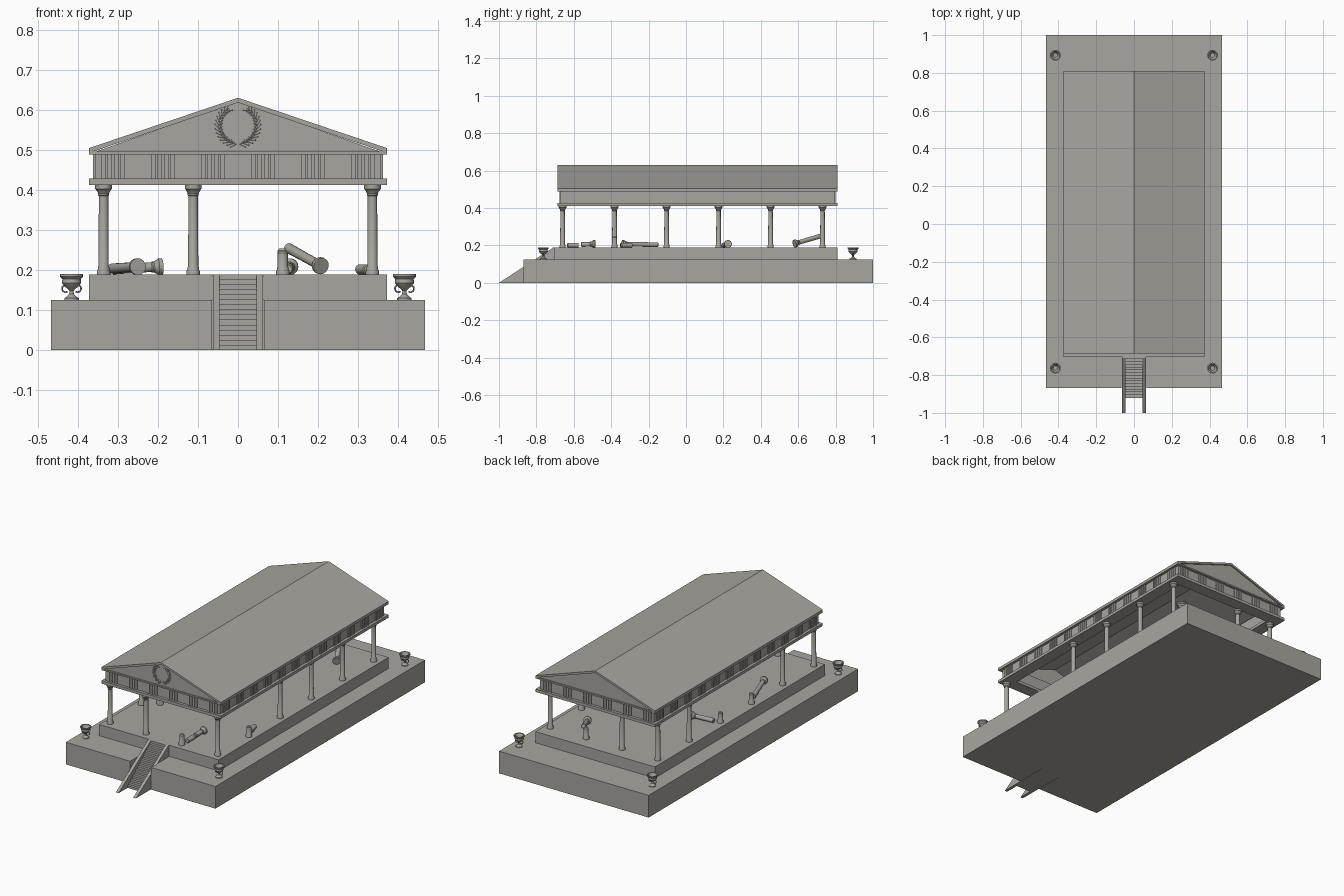
import bpy, bmesh, math
from mathutils import Vector, Matrix

if "Cube" in bpy.data.objects:
    bpy.data.objects.remove(bpy.data.objects["Cube"])

stone = bpy.data.materials.new("warm grey stone")
stone.diffuse_color = (0.39, 0.38, 0.345, 1)
stone.use_nodes = True
stone.node_tree.nodes["Principled BSDF"].inputs["Base Color"].default_value = stone.diffuse_color


def finish(name, bm, smooth=False):
    bmesh.ops.recalc_face_normals(bm, faces=bm.faces)
    me = bpy.data.meshes.new(name)
    bm.to_mesh(me)
    bm.free()
    me.materials.append(stone)
    ob = bpy.data.objects.new(name, me)
    bpy.context.collection.objects.link(ob)
    if smooth:
        bpy.ops.object.select_all(action='DESELECT')
        ob.select_set(True)
        bpy.context.view_layer.objects.active = ob
        bpy.ops.object.shade_smooth_by_angle(angle=math.radians(35))
    return ob


def add_box(bm, x0, x1, y0, y1, z0, z1):
    m = Matrix.Translation(((x0 + x1) / 2, (y0 + y1) / 2, (z0 + z1) / 2)) @ \
        Matrix.Diagonal((x1 - x0, y1 - y0, z1 - z0, 1))
    bmesh.ops.create_cube(bm, size=1, matrix=m)


def prism(name, pts, axis, a, b):
    """Extrude a 2D outline along the given axis from a to b."""
    bm = bmesh.new()

    def at(p, t):
        return {'x': (t, p[0], p[1]), 'y': (p[0], t, p[1]), 'z': (p[0], p[1], t)}[axis]
    lo = [bm.verts.new(at(p, a)) for p in pts]
    hi = [bm.verts.new(at(p, b)) for p in pts]
    bm.faces.new(lo)
    bm.faces.new(hi[::-1])
    for i in range(len(pts)):
        j = (i + 1) % len(pts)
        bm.faces.new((lo[i], lo[j], hi[j], hi[i]))
    return finish(name, bm)


def add_lathe(bm, profile, n, m):
    """Revolve (radius, height) points; ends are capped."""
    rings = [[bm.verts.new(m @ Vector((r * math.cos(2 * math.pi * i / n),
                                       r * math.sin(2 * math.pi * i / n), z)))
              for i in range(n)] for r, z in profile]
    for a, b in zip(rings, rings[1:]):
        for i in range(n):
            j = (i + 1) % n
            bm.faces.new((a[i], a[j], b[j], b[i]))
    bm.faces.new(rings[0][::-1])
    bm.faces.new(rings[-1])


def lathe(name, profile, n, m):
    bm = bmesh.new()
    add_lathe(bm, profile, n, m)
    return finish(name, bm, True)


def ring(name, x, y0, y1, z0, z1, w):
    """Rectangular frame of four beams."""
    bm = bmesh.new()
    add_box(bm, -x, x, y0, y0 + w, z0, z1)
    add_box(bm, -x, x, y1 - w, y1, z0, z1)
    for s in (-1, 1):
        a, b = sorted((s * x, s * (x - w)))
        add_box(bm, a, b, y0 + w, y1 - w, z0, z1)
    return finish(name, bm)


# Plinth with a notch for the stairs, and the temple floor
prism("lower_plinth", [(-.467, -.868), (-.065, -.868), (-.065, -.70), (.065, -.70),
                       (.065, -.868), (.467, -.868), (.467, 1), (-.467, 1)], 'z', 0, .125)
bm = bmesh.new()
add_box(bm, -.373, .373, -.705, .81, .125, .188)
finish("upper_plinth", bm)

# Stairs and sloping side walls
N = 15
steps = [(-.70, 0), (-.92, 0)]
for i in range(N):
    y, z = -.92 + .22 * i / N, .188 * (i + 1) / N
    steps += [(y, z), (y + .22 / N, z)]
prism("stair_steps", steps[:1] + steps[1:], 'x', -.046, .046)
for s, side in ((-1, "left"), (1, "right")):
    prism("stair_wall_" + side, [(-1, 0), (-.71, .188), (-.70, .188), (-.70, 0)],
          'x', s * .046, s * .063)

# Columns: base, shaft and capital
BASE = [(.017, 0), (.017, .008), (.0145, .013), (.0145, .018), (.0128, .021)]
CAPITAL = [(.0118, .196), (.014, .199), (.0135, .203), (.019, .213), (.021, .214), (.021, .224)]
xs = [-.336, -.112, .112, .336]
ys = [-.66 + .278 * i for i in range(6)]
broken = {(2, 0), (3, 1), (0, 2), (0, 3), (2, 5)}
for i, x in enumerate(xs):
    for j, y in enumerate(ys):
        if i in (1, 2) and j not in (0, 5):
            continue
        m = Matrix.Translation((x, y, .188))
        if (i, j) in broken:
            h = .054 if (i, j) != (2, 5) else .06
            tip = Matrix.Identity(4)
            tip[2][0] = 0.0
            lathe("column_stump", BASE + [(.0127, h), (.009, h + .005)], 16, m)
        else:
            lathe("column", BASE + CAPITAL, 16, m)


# Fallen pieces of columns, running from the broken end to the head
def fallen(name, p, q, head=True):
    p, q = Vector(p), Vector(q)
    L = (q - p).length
    m = Matrix.Translation(p) @ (q - p).to_track_quat('Z', 'Y').to_matrix().to_4x4()
    prof = [(.010, 0), (.0128, .003)]
    prof += [(r, L - .224 + z) for r, z in CAPITAL] if head else [(.0128, L)]
    lathe(name, prof, 16, m)


fallen("fallen_drum_front", (.125, -.635, .201), (.125, -.575, .201), False)
fallen("fallen_head_front", (.125, -.56, .204), (.13, -.485, .208))
fallen("fallen_column_left", (-.315, -.15, .203), (-.25, -.34, .208))
fallen("fallen_head_left", (-.315, .20, .201), (-.19, .225, .208))
fallen("fallen_drum_right", (.325, -.35, .201), (.305, -.29, .201), False)
fallen("leaning_column_back", (.125, .735, .255), (.208, .58, .209))

# Entablature: architrave, frieze and cornice as open frames
Y0, Y1 = -.686, .81
ring("architrave", .373, Y0, Y1, .412, .428, .07)
ring("frieze", .357, Y0 + .016, Y1 - .016, .428, .488, .045)
ring("cornice", .373, Y0, Y1, .488, .496, .06)

# Groups of vertical strips on all four sides of the frieze
bm = bmesh.new()
for g in range(6):
    for k in range(4):
        c = -.3125 + .125 * g + (k - 1.5) * .016
        add_box(bm, c - .0055, c + .0055, Y0 + .011, Y0 + .017, .428, .488)
        add_box(bm, c - .0055, c + .0055, Y1 - .017, Y1 - .011, .428, .488)
for g in range(12):
    for k in range(4):
        c = (Y0 + Y1) / 2 + (g - 5.5) * .1235 + (k - 1.5) * .016
        for s in (-1, 1):
            a, b = sorted((s * .356, s * .362))
            add_box(bm, a, b, c - .0055, c + .0055, .428, .488)
finish("frieze_strips", bm)

# Pitched roof and gable walls
prism("roof", [(-.373, .492), (-.373, .504), (0, .63), (.373, .504), (.373, .492), (0, .618)],
      'y', Y0, Y1)
for name, a, b in (("front_gable", Y0 + .008, Y0 + .03), ("back_gable", Y1 - .03, Y1 - .008)):
    prism(name, [(-.368, .491), (.368, .491), (0, .621)], 'y', a, b)

# Laurel wreath on the front gable: stems and paired leaves
bm = bmesh.new()
R, ZC, YW = .047, .561, Y0 + .006
for s in (-1, 1):
    for k in range(14):
        t = math.radians(-84 + k * 136 / 13)
        c = Vector((s * R * math.cos(t), YW, ZC + R * math.sin(t)))
        tangent = t + math.pi / 2
        for turn in (-.6, .6):
            a = tangent + turn
            d = Vector((s * math.cos(a), 0, math.sin(a)))
            m = Matrix.Translation(c + d * .008) @ d.to_track_quat('Z', 'Y').to_matrix().to_4x4()
            w = Vector((0, 1, 0)).cross(d)
            m = Matrix((( w.x, 0, d.x, 0), (0, 1, 0, 0), (w.z, 0, d.z, 0), (0, 0, 0, 1)))
            m = Matrix.Translation(c + d * .008) @ m @ Matrix.Diagonal((.0033, .003, .009, 1))
            bmesh.ops.create_uvsphere(bm, u_segments=6, v_segments=4, radius=1, matrix=m)
        t2 = t + math.radians(136 / 13)
        e = Vector((s * R * math.cos(t2), YW, ZC + R * math.sin(t2)))
        m = Matrix.Translation((c + e) / 2) @ (e - c).to_track_quat('Z', 'Y').to_matrix().to_4x4()
        bmesh.ops.create_cone(bm, cap_ends=True, segments=6, radius1=.0013, radius2=.0013,
                              depth=(e - c).length, matrix=m)
finish("wreath", bm)

# Urns with two curled handles at the corners of the plinth
URN = [(.018, 0), (.018, .004), (.012, .008), (.006, .014), (.005, .022), (.009, .027),
       (.018, .034), (.024, .042), (.023, .052), (.029, .058), (.029, .064),
       (.023, .064), (.019, .050), (.012, .040)]
for x in (-.416, .416):
    for y in (-.763, .893):
        bm = bmesh.new()
        add_lathe(bm, URN, 12, Matrix.Translation((x, y, .125)))
        for s in (-1, 1):
            pts = [Vector((x + s * (.015 + .009 * math.cos(a)), y, .153 + .009 * math.sin(a)))
                   for a in [math.radians(-120 + 35 * k) for k in range(7)]]
            for p, q in zip(pts, pts[1:]):
                m = Matrix.Translation((p + q) / 2) @ \
                    (q - p).to_track_quat('Z', 'Y').to_matrix().to_4x4()
                bmesh.ops.create_cone(bm, cap_ends=True, segments=6, radius1=.002,
                                      radius2=.002, depth=(q - p).length * 1.15, matrix=m)
        finish("urn", bm, True)
